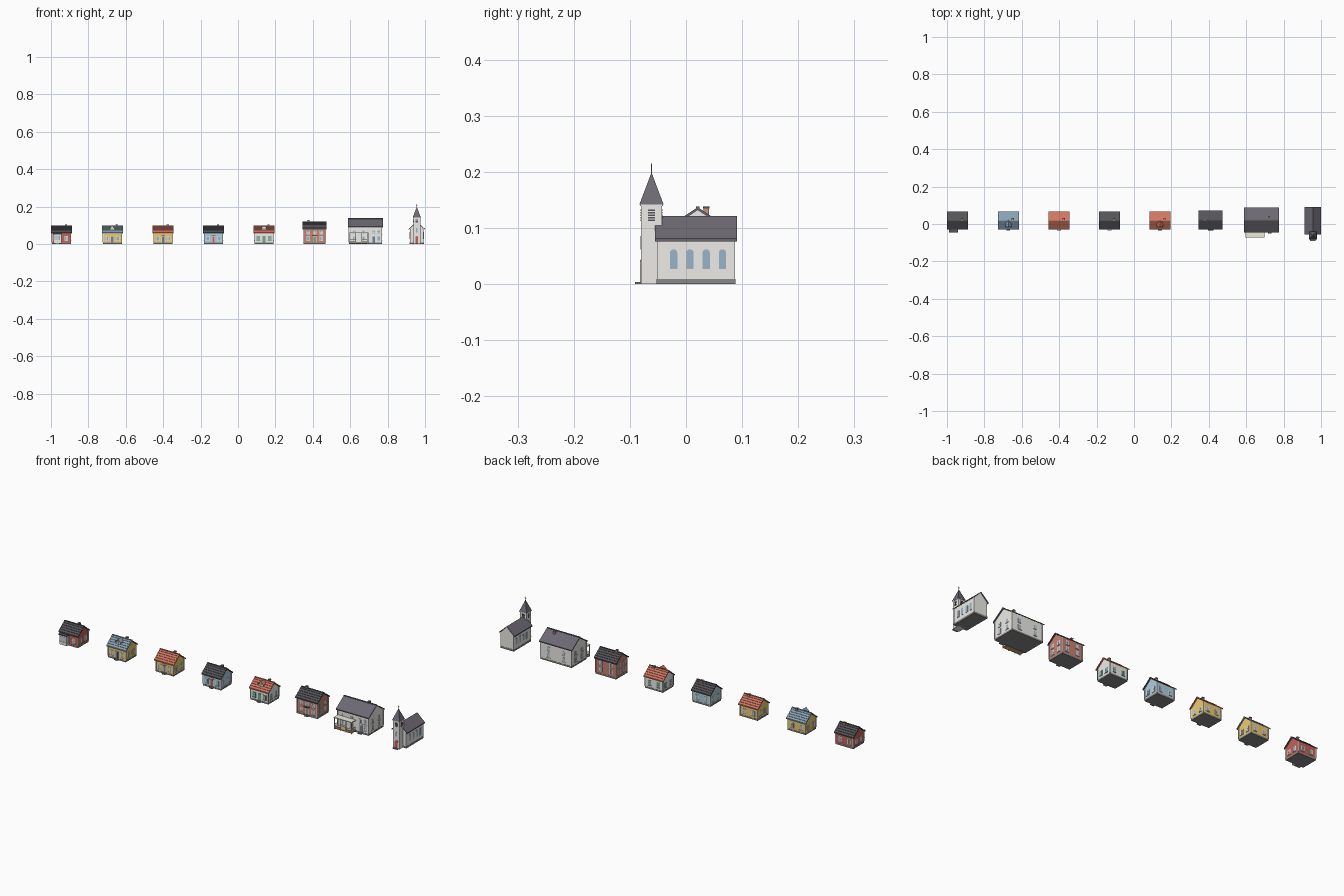
import bpy, bmesh, math
from mathutils import Vector

if "Cube" in bpy.data.objects:
    bpy.data.objects.remove(bpy.data.objects["Cube"])

RED, YELLOW, BLUE, WHITE = (.55, .12, .10), (.85, .60, .16), (.42, .62, .72), (.85, .84, .80)
BRICK, DARK, SLATE, TILE = (.58, .22, .16), (.09, .09, .10), (.25, .36, .46), (.62, .18, .12)
PURPLE, GLASS, GREEN, STONE = (.15, .14, .17), (.32, .46, .57), (.20, .38, .26), (.25, .25, .25)
NAVY, WOOD, CREAM, CHIM = (.15, .22, .36), (.60, .36, .18), (.86, .83, .74), (.62, .28, .18)
mats = {}


def make(name, bm, col):
    bmesh.ops.recalc_face_normals(bm, faces=bm.faces)
    me = bpy.data.meshes.new(name)
    bm.to_mesh(me)
    bm.free()
    if col not in mats:
        mats[col] = bpy.data.materials.new("paint")
        mats[col].diffuse_color = (*col, 1)
    me.materials.append(mats[col])
    ob = bpy.data.objects.new(name, me)
    bpy.context.collection.objects.link(ob)
    return ob


def add_prism(bm, pts, axis, a, b):
    # extrude a 2D outline along an axis: x -> (y,z), y -> (x,z)
    put = (lambda p, t: (t, p[0], p[1])) if axis == 'x' else (lambda p, t: (p[0], t, p[1]))
    A = [bm.verts.new(put(p, a)) for p in pts]
    B = [bm.verts.new(put(p, b)) for p in pts]
    bm.faces.new(A)
    bm.faces.new(B[::-1])
    for i in range(len(pts)):
        j = (i + 1) % len(pts)
        bm.faces.new((A[i], A[j], B[j], B[i]))


def prism(name, pts, axis, a, b, col):
    bm = bmesh.new()
    add_prism(bm, pts, axis, a, b)
    return make(name, bm, col)


def boxes(name, items, col):
    # items: (x0, x1, y0, y1, z0, z1)
    bm = bmesh.new()
    for x0, x1, y0, y1, z0, z1 in items:
        add_prism(bm, [(x0, z0), (x1, z0), (x1, z1), (x0, z1)], 'y', y0, y1)
    return make(name, bm, col)


def panel(side, at, u, w, z0, z1, d):
    # thin box lying on a wall: side is the outward direction
    s = 1 if side[0] == '+' else -1
    lo, hi = sorted((at - s * .001, at + s * d))
    if side[1] == 'y':
        return (u - w / 2, u + w / 2, lo, hi, z0, z1)
    return (lo, hi, u - w / 2, u + w / 2, z0, z1)


def windows(name, spec, frame):
    # frame, glass and glazing bars; spec: (side, wall, centre, width, z0, z1)
    f, g, b = [], [], []
    for s, at, u, w, z0, z1 in spec:
        f += [panel(s, at, u, w + .005, z0 - .0025, z1 + .0025, .001),
              panel(s, at, u, w + .007, z0 - .004, z0 - .0025, .003)]
        g.append(panel(s, at, u, w, z0, z1, .0014))
        b += [panel(s, at, u, .001, z0, z1, .0018),
              panel(s, at, u, w, (z0 + z1) / 2 - .0005, (z0 + z1) / 2 + .0005, .0018)]
    boxes(name + "_frames", f, frame)
    boxes(name + "_glass", g, GLASS)
    boxes(name + "_bars", b, frame)


def roof_profile(c, half, ze, zr, n, t=.005):
    # gable shell outline, stepped into n tile courses when n > 1
    side = []
    for k in range(n):
        f0, f1 = k / n, (k + 1) / n
        lift = .0015 if n > 1 else 0
        side += [(half * (1 - f0), ze + (zr - ze) * f0 + lift)]
        side += [(half * (1 - f1), ze + (zr - ze) * f1)]
    under = [(half, ze - t), (0, zr - t)]
    left = [(c - p[0], p[1]) for p in side]
    right = [(c + p[0], p[1]) for p in reversed(side[:-1])]
    return left + right + [(c + half, under[0][1]), (c, under[1][1]), (c - half, under[0][1])]


def house(n, x0, x1, y0, y1, ze, zr, wall, roof, trim, door, door_x, chim, win_f, rows, courses=5):
    nm = n
    c, half = (y0 + y1) / 2, (y1 - y0) / 2
    wx0, wx1, wy0, wy1 = x0 + .006, x1 - .006, y0 + .006, y1 - .006
    zw = ze + .006 * (zr - ze) / half - .003
    prism(nm + "_walls", [(wy0, .006), (wy1, .006), (wy1, zw), (c, zr - .003), (wy0, zw)], 'x', wx0, wx1, wall)
    boxes(nm + "_foundation", [(wx0 - .001, wx1 + .001, wy0 - .001, wy1 + .001, 0, .008)], STONE)
    prism(nm + "_roof", roof_profile(c, half, ze, zr, courses), 'x', x0, x1, roof)
    boxes(nm + "_ridge_cap", [(x0, x1, c - .003, c + .003, zr - .003, zr + .001)], roof)
    # corner boards
    boxes(nm + "_corner_boards", [(x - .002, x + .002, y - .002, y + .002, .008, zw - .003)
                                  for x in (wx0, wx1) for y in (wy0, wy1)], trim)
    # chimney
    px, py, pz = chim
    boxes(nm + "_chimney", [(px - .005, px + .005, py - .005, py + .005, zr - .022, pz)], CHIM)
    boxes(nm + "_chimney_cap", [(px - .006, px + .006, py - .006, py + .006, pz - .003, pz)], DARK)
    # door with frame and steps
    boxes(nm + "_door_frame", [panel('-y', wy0, door_x, .017, .008, .044, .0015)], trim)
    boxes(nm + "_door", [panel('-y', wy0, door_x, .012, .008, .041, .0022)], door)
    boxes(nm + "_steps", [(door_x - .010, door_x + .010, wy0 - .006, wy0, 0, .007),
                          (door_x - .010, door_x + .010, wy0 - .011, wy0 - .005, 0, .0035)], STONE)
    # windows on all four walls
    spec = [('-y', wy0, u, .013, .020, .040) for u in win_f]
    cx, w = (wx0 + wx1) / 2, wx1 - wx0
    for r in range(rows):
        z = .021 + r * .034
        h = .02 if r == 0 else .016
        spec += [('+y', wy1, cx + s * w * .25, .013, z, z + h) for s in (-1, 1)]
        for s, at in (('-x', wx0), ('+x', wx1)):
            spec += [(s, at, c + q * half * .4, .013, z, z + h) for q in (-1, 1)]
        if r:
            spec += [('-y', wy0, u, .013, z, z + h) for u in list(win_f) + [door_x]]
    windows(nm + "_window", spec, trim)


def dormer(nm, cx, wall, roof):
    # small gabled dormer on the front slope
    prism(nm + "_dormer", [(cx - .012, .07), (cx + .012, .07), (cx + .012, .086), (cx, .096), (cx - .012, .086)],
          'y', -.012, .0185, wall)
    prism(nm + "_dormer_roof", [(cx - .016, .083), (cx, .097), (cx + .016, .083), (cx + .016, .087),
                                (cx, .101), (cx - .016, .087)], 'y', -.016, .022, roof)
    windows(nm + "_dormer_window", [('-y', -.012, cx, .009, .075, .085)], WHITE)


# five cottages
cots = [("red_cottage", -.944, RED, DARK, WHITE, GREEN), ("yellow_blue_cottage", -.672, YELLOW, SLATE, WHITE, NAVY),
        ("yellow_red_cottage", -.400, YELLOW, TILE, WHITE, NAVY), ("blue_cottage", -.131, BLUE, DARK, WHITE, RED),
        ("white_cottage", .139, WHITE, TILE, GREEN, GREEN)]
for i, (nm, cx, wall, roof, trim, door) in enumerate(cots):
    dx = cx - .022 if i == 0 else cx
    wins = [cx + .026] if i == 0 else [cx - .03, cx + .03]
    house(nm, cx - .056, cx + .056, -.03, .067, .061, .099, wall, roof, trim, door, dx,
          (cx + .024, .025, .105), wins, 1)
    if i in (1, 4):
        dormer(nm, cx, wall, roof)
    elif i > 0:
        # small door canopy
        boxes(nm + "_door_canopy", [(cx - .011, cx + .011, -.034, -.024, .046, .049)], trim)

# glazed veranda of the red cottage
boxes("veranda_body", [(-.987, -.945, -.042, -.024, .003, .052)], WHITE)
boxes("veranda_roof", [(-.99, -.942, -.046, -.02, .052, .056)], DARK)
windows("veranda_window", [('-y', -.042, -.977 + k * .011, .008, .022, .046) for k in range(3)]
        + [('-x', -.987, -.033, .009, .022, .046), ('+x', -.945, -.033, .009, .022, .046)], WHITE)

# two-storey brick house
house("brick_house", .346, .474, -.03, .072, .083, .12, BRICK, DARK, WHITE, GREEN, .41,
      (.377, .021, .129), [.375, .445], 2)
boxes("brick_house_door_canopy", [(.396, .424, -.035, -.024, .046, .049)], DARK)

# large white house with porch
house("large_house", .588, .775, -.045, .087, .093, .137, WHITE, PURPLE, WHITE, NAVY, .726,
      (.722, .036, .138), [.622, .671, .752], 2, 1)
boxes("porch_deck", [(.596, .697, -.072, -.039, .004, .009)], WOOD)
boxes("porch_canopy", [(.595, .697, -.073, -.039, .058, .062)], CREAM)
px = [.598 + k * .0323 for k in range(4)]
boxes("porch_posts", [(x - .0015, x + .0015, -.071, -.068, 0, .058) for x in px], WHITE)
boxes("porch_rails", [(px[0], px[1], -.0705, -.0685, z, z + .002) for z in (.014, .024)]
      + [(px[2], px[3], -.0705, -.0685, z, z + .002) for z in (.014, .024)]
      + [(x - .001, x + .001, -.07, -.039, z, z + .002) for x in (px[0], px[3]) for z in (.014, .024)], WHITE)

# church nave
C = .956
prism("church_nave", [(C - .037, .006), (C + .037, .006), (C + .037, .081), (C, .116), (C - .037, .081)],
      'y', -.052, .0875, WHITE)
boxes("church_foundation", [(C - .038, C + .038, -.053, .0885, 0, .009)], STONE)
prism("church_roof", roof_profile(C, .0435, .081, .121, 1), 'y', -.055, .091, PURPLE)


def arch(u, w, z0, z1):
    r = w / 2
    return [(u - r, z0), (u + r, z0)] + [(u + r * math.cos(a), z1 - r + r * math.sin(a))
                                         for a in [math.pi * k / 8 for k in range(9)]]


for s, nm in ((1, "right"), (-1, "left")):
    for extra, d, col, part in ((.003, .001, WHITE, "frames"), (0, .0018, GLASS, "glass")):
        bm = bmesh.new()
        for u in (-.022, .007, .036, .065):
            add_prism(bm, arch(u, .013 + extra, .027 - extra / 2, .062 + extra / 2), 'x',
                      C + s * .036, C + s * (.037 + d))
        make("church_" + nm + "_window_" + part, bm, col)

# church tower, door, louvres and spire
TY = -.0615
boxes("tower", [(C - .0185, C + .0185, -.08, -.043, 0, .142)], WHITE)
boxes("tower_cornice", [(C - .0205, C + .0205, -.082, -.041, .139, .142)], WHITE)
boxes("tower_step", [(C - .014, C + .014, -.091, -.079, 0, .0035)], STONE)
prism("church_door_frame", arch(C, .019, .0035, .044), 'y', -.0813, -.079, WHITE)
prism("church_door", arch(C, .015, .0035, .042), 'y', -.082, -.079, RED)
prism("tower_window", arch(C, .01, .062, .086), 'y', -.0812, -.079, GLASS)
louv = [(sd, at, u, .112 + k * .0045) for sd, at, u in
        (('-y', -.08, C), ('+y', -.043, C), ('-x', C - .0185, TY), ('+x', C + .0185, TY)) for k in range(5)]
boxes("tower_louvres", [panel(sd, at, u, .012, z, z + .003, .0014) for sd, at, u, z in louv], DARK)
bm = bmesh.new()
base = [bm.verts.new((C + a * .0215, TY + b * .0215, .142)) for a, b in ((-1, -1), (1, -1), (1, 1), (-1, 1))]
tip = bm.verts.new((C, TY, .199))
bm.faces.new(base)
for k in range(4):
    bm.faces.new((base[k], base[(k + 1) % 4], tip))
make("spire", bm, PURPLE)
boxes("finial", [(C - .0008, C + .0008, TY - .0008, TY + .0008, .195, .215),
                 (C - .004, C + .004, TY - .0008, TY + .0008, .207, .2085)], WOOD)

for m in bpy.data.materials:
    if m.users and not m.is_grease_pencil:
        m.use_nodes = True
        m.node_tree.nodes["Principled BSDF"].inputs["Base Color"].default_value = m.diffuse_color
